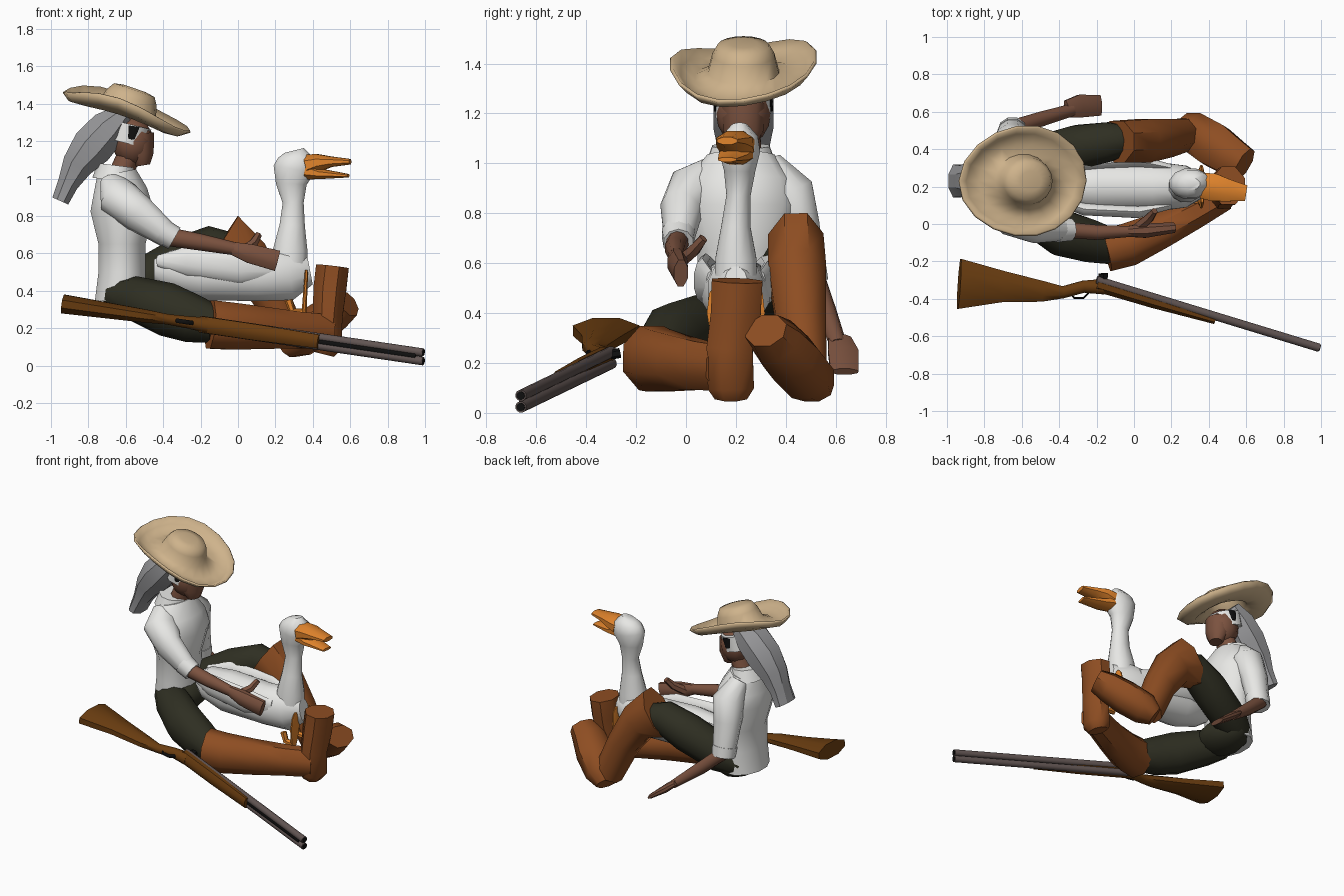
import bpy
import bmesh
import math
from mathutils import Vector, Matrix

default_cube = bpy.data.objects.get("Cube")
if default_cube:
    bpy.data.objects.remove(default_cube, do_unlink=True)


def make_material(name, red, green, blue):
    material = bpy.data.materials.new(name)
    material.use_nodes = True
    color = (red, green, blue, 1)
    material.diffuse_color = color
    material.node_tree.nodes["Principled BSDF"].inputs["Base Color"].default_value = color
    return material


straw = make_material("straw", .62, .45, .26)
white = make_material("white", .8, .8, .78)
leather = make_material("boot leather", .27, .075, .016)
cloth = make_material("dark trouser cloth", .028, .028, .016)
skin = make_material("brown skin", .2, .085, .05)
grey = make_material("grey hair", .31, .31, .32)
orange = make_material("beak orange", .75, .23, .025)
wood = make_material("gun wood", .14, .045, .005)
steel = make_material("barrel steel", .12, .09, .085)
black = make_material("black", .005, .005, .005)

UP = Vector((0, 0, 1))
FORWARD = Vector((1, 0, 0))
SIDEWAYS = Vector((0, 1, 0))


def finish(name, bm, material, angle=45):
    """Turn a bmesh into a shaded, single-coloured object."""
    bmesh.ops.recalc_face_normals(bm, faces=bm.faces)
    mesh = bpy.data.meshes.new(name)
    bm.to_mesh(mesh)
    bm.free()
    mesh.materials.append(material)
    part = bpy.data.objects.new(name, mesh)
    bpy.context.collection.objects.link(part)
    bpy.ops.object.select_all(action='DESELECT')
    part.select_set(True)
    bpy.context.view_layer.objects.active = part
    bpy.ops.object.shade_smooth_by_angle(angle=math.radians(angle))
    return part


def loft(name, material, stations, reference=UP, sides=10, angle=48):
    """Skin elliptical sections (x, y, z, half width, half height) along a path.
    Height is measured towards the reference direction."""
    bm = bmesh.new()
    centers = [Vector(station[:3]) for station in stations]
    rings = []
    for index, station in enumerate(stations):
        before = centers[max(index - 1, 0)]
        after = centers[min(index + 1, len(centers) - 1)]
        tangent = (after - before).normalized()
        across = reference.cross(tangent).normalized()
        upward = tangent.cross(across)
        ring = []
        for step in range(sides):
            turn = math.tau * (step + .5) / sides
            offset = across * station[3] * math.cos(turn) + upward * station[4] * math.sin(turn)
            ring.append(bm.verts.new(centers[index] + offset))
        rings.append(ring)
    for lower, upper in zip(rings, rings[1:]):
        for step in range(sides):
            following = (step + 1) % sides
            bm.faces.new((lower[step], lower[following], upper[following], upper[step]))
    bm.faces.new(rings[0])
    bm.faces.new(rings[-1])
    return finish(name, bm, material, angle)


def ellipsoid(name, material, center, size, segments=12):
    bm = bmesh.new()
    placement = Matrix.Translation(center) @ Matrix.Diagonal((*size, 1))
    bmesh.ops.create_uvsphere(bm, u_segments=segments, v_segments=8, radius=1, matrix=placement)
    return finish(name, bm, material)


# Straw hat: lathed profile, sides curled up, tilted towards the face
def straw_hat():
    profile = [(.35, .025), (.31, -.005), (.24, -.01), (.16, .03), (.14, .1), (.115, .14), (.06, .15)]
    sides = 18
    bm = bmesh.new()
    rings = []
    for radius, height in profile:
        ring = []
        for step in range(sides):
            turn = math.tau * step / sides
            x, y = radius * math.cos(turn), radius * math.sin(turn)
            curl = .5 * y * y + .06 * y if radius > .2 else 0
            wave = .012 * math.sin(3 * turn + 1) if radius > .25 else 0
            ring.append(bm.verts.new((x, y * (.82 if radius > .2 else .9), height + curl + wave)))
        rings.append(ring)
    for outer, inner in zip(rings, rings[1:]):
        for step in range(sides):
            following = (step + 1) % sides
            bm.faces.new((outer[step], outer[following], inner[following], inner[step]))
    bm.faces.new(rings[-1])
    tilt = Matrix.Translation((-.6, .23, 1.34)) @ Matrix.Rotation(math.radians(19), 4, 'Y')
    bm.transform(tilt)
    hat = finish("straw_hat", bm, straw, 60)
    thickness = hat.modifiers.new("thickness", 'SOLIDIFY')
    thickness.thickness = .014


straw_hat()

# Head, neck, headband and hair
ellipsoid("head", skin, (-.565, .23, 1.2), (.11, .11, .13))
loft("jaw", skin, [(-.51, .23, 1.07, .05, .04), (-.52, .23, 1.13, .085, .07),
                   (-.53, .23, 1.24, .09, .08)], FORWARD)
loft("neck", skin, [(-.64, .23, .98, .08, .07), (-.58, .23, 1.14, .07, .06)], FORWARD)
loft("headband", white, [(-.6, .23, 1.19, .117, .11), (-.575, .23, 1.29, .117, .115)], FORWARD)
for side in (-1, 1):
    loft("side_lock", black, [(-.56, .23 + side * .108, 1.28, .008, .035),
                              (-.57, .23 + side * .112, 1.21, .008, .016)], FORWARD, 6)
loft("hair", grey, [(-.61, .23, 1.35, .1, .06), (-.69, .23, 1.27, .13, .11),
                    (-.78, .23, 1.17, .13, .12), (-.86, .23, 1.07, .11, .09),
                    (-.91, .23, .97, .09, .06), (-.95, .23, .88, .095, .05)], FORWARD, 8, 25)

# Shirt
loft("shirt", white, [(-.63, .22, .34, .18, .14), (-.62, .22, .5, .18, .13),
                      (-.62, .22, .65, .18, .13), (-.62, .22, .83, .24, .175),
                      (-.63, .22, .93, .22, .15), (-.65, .22, 1.03, .14, .11)], FORWARD, 12)
loft("collar", white, [(-.66, .22, .99, .15, .12), (-.65, .22, 1.07, .12, .1)], FORWARD)

# Right arm resting along the bird
loft("right_sleeve", white, [(-.67, .12, .99, .07, .05), (-.64, .04, .9, .115, .11),
                             (-.53, -.02, .81, .085, .1), (-.37, -.03, .69, .06, .065)])
loft("right_cuff", white, [(-.41, -.03, .72, .07, .07), (-.34, -.03, .68, .062, .065)])
loft("right_forearm", skin, [(-.38, -.03, .69, .045, .05), (-.2, -.045, .66, .042, .045),
                             (-.02, -.04, .625, .03, .035)])
loft("right_hand", skin, [(-.04, -.04, .63, .03, .035), (.06, -.035, .6, .042, .055),
                          (.21, -.02, .56, .03, .06)], sides=8)
loft("right_thumb", skin, [(.02, -.02, .61, .03, .03), (.08, .03, .65, .028, .026),
                           (.11, .07, .7, .018, .02)], sides=6)

# Left arm leaning down on the far side, with a flat hand sloping to the ground
loft("left_sleeve", white, [(-.66, .33, 1.0, .06, .06), (-.63, .41, .88, .11, .11),
                            (-.65, .455, .75, .085, .095), (-.65, .5, .53, .07, .075)], FORWARD)
loft("left_cuff", white, [(-.65, .485, .59, .08, .085), (-.65, .5, .52, .075, .08)], FORWARD)
loft("left_forearm", skin, [(-.66, .51, .55, .045, .045), (-.5, .56, .41, .042, .042),
                            (-.33, .61, .275, .035, .028)])
loft("left_hand", skin, [(-.36, .615, .3, .05, .02), (-.29, .63, .245, .066, .026),
                         (-.18, .635, .165, .06, .016)], sides=8)

# Trousers
ellipsoid("trouser_seat", cloth, (-.58, .22, .38), (.15, .2, .11))
loft("right_thigh", cloth, [(-.67, .14, .38, .08, .08), (-.56, .07, .36, .12, .12),
                            (-.38, -.05, .3, .13, .145), (-.24, -.09, .25, .12, .13),
                            (-.12, -.12, .22, .1, .1)])
loft("left_thigh", cloth, [(-.65, .31, .38, .08, .08), (-.53, .35, .44, .12, .12),
                           (-.3, .41, .56, .125, .13), (-.13, .44, .64, .11, .11),
                           (-.03, .45, .63, .08, .08)])

# Right boot: shin on the ground, foot pointing up
loft("right_boot_shin", leather, [(-.15, -.14, .22, .125, .14), (-.03, -.11, .21, .125, .135),
                                  (.15, -.03, .2, .105, .12), (.32, .06, .19, .095, .105),
                                  (.48, .15, .18, .085, .1)], sides=8)
loft("right_boot_foot", leather, [(.46, .18, .06, .07, .06), (.47, .18, .1, .1, .09),
                                  (.48, .175, .26, .1, .085), (.49, .2, .4, .108, .095),
                                  (.505, .205, .53, .11, .095)], FORWARD, 8)

# Left boot: raised knee with a wide cuff, foot turned inwards
loft("left_boot_shin", leather, [(-.09, .44, .66, .18, .12), (.05, .445, .57, .135, .125),
                                 (.17, .46, .38, .11, .11), (.28, .48, .14, .1, .09)],
     SIDEWAYS, 8)
loft("left_boot_foot", leather, [(.26, .52, .09, .08, .06), (.32, .49, .14, .115, .105),
                                 (.43, .42, .22, .125, .11), (.52, .36, .29, .11, .1),
                                 (.59, .32, .33, .095, .075)], sides=8)

# Goose body, wings and neck
loft("goose_body", white, [(-.45, .2, .51, .04, .06), (-.37, .2, .51, .11, .11),
                           (-.2, .2, .49, .14, .145), (.1, .2, .48, .14, .14),
                           (.28, .2, .49, .115, .145), (.385, .2, .51, .05, .08)], sides=12)
for side in (-1, 1):
    loft("goose_wing", white, [(-.43, .2 + side * .07, .56, .02, .03),
                               (-.27, .2 + side * .12, .56, .035, .08),
                               (.02, .2 + side * .135, .53, .035, .09),
                               (.2, .2 + side * .1, .52, .02, .05)])
loft("goose_neck", white, [(.27, .2, .48, .09, .1), (.28, .2, .62, .085, .095),
                           (.29, .2, .75, .06, .07), (.295, .21, .87, .05, .058),
                           (.285, .215, .97, .065, .085), (.3, .215, 1.05, .085, .115),
                           (.31, .215, 1.11, .075, .1), (.3, .215, 1.15, .035, .055)], FORWARD, 12)

# Open beak, joined at a deep base
loft("upper_beak", orange, [(.37, .205, 1.07, .075, .065), (.43, .195, 1.085, .08, .05),
                            (.5, .18, 1.09, .065, .03), (.6, .165, 1.09, .045, .016)], sides=8)
loft("lower_beak", orange, [(.37, .205, 1.04, .07, .05), (.44, .19, 1.025, .065, .03),
                            (.59, .165, 1.015, .04, .01)], sides=8)

# Goose legs with upright oval webbed feet
for side in (-1, 1):
    y = .2 + side * .07
    loft("goose_leg", orange, [(.27, y, .35, .022, .022), (.29, y, .29, .022, .02),
                               (.36, y, .285, .025, .02)], sides=6)
    loft("goose_foot", orange, [(.35, y, .27, .02, .014), (.355, y, .31, .035, .014),
                                (.36, y, .4, .05, .012), (.365, y, .48, .04, .01),
                                (.365, y, .51, .015, .008)], FORWARD, 8)


# Shotgun lying on its side, sloping down to the muzzle
def gun_height(x):
    return .192 - .147 * x


def barrel_side(x):
    return -.36 - .305 * x


stock = [(-.935, -.32, .145, .055), (-.7, -.335, .09, .046), (-.49, -.36, .06, .038),
         (-.38, -.365, .035, .03), (-.27, -.335, .035, .035), (-.16, -.335, .045, .045)]
loft("gun_stock", wood, [(x, y, gun_height(x), w, h) for x, y, w, h in stock], sides=8)
fore_end = [(-.2, .04, .047), (.1, .036, .047), (.43, .02, .04)]
loft("gun_fore_end", wood, [(x, barrel_side(x) - .025, gun_height(x), w, h)
                            for x, w, h in fore_end], sides=8)
ends = (-.2, .99)
for offset in (-.023, .023):
    loft("gun_barrel", steel, [(x, barrel_side(x), gun_height(x) + offset, .023, .023)
                               for x in ends], sides=12)
    loft("muzzle_bore", black, [(x, barrel_side(x), gun_height(x) + offset, .017, .017)
                                for x in (.98, .994)], sides=12)
loft("barrel_rib", black, [(x, barrel_side(x) - .012, gun_height(x), .009, .02)
                           for x in (.3, .95)], sides=6)
loft("gun_hammer", black, [(-.16, -.32, .23, .02, .02), (-.165, -.265, .24, .03, .02)], sides=6)

# Trigger guard: short bent rod
guard = [(-.34, -.37), (-.32, -.395), (-.27, -.395), (-.24, -.365)]
loft("trigger_guard", black, [(x, y, gun_height(x), .006, .012) for x, y in guard], sides=6)
